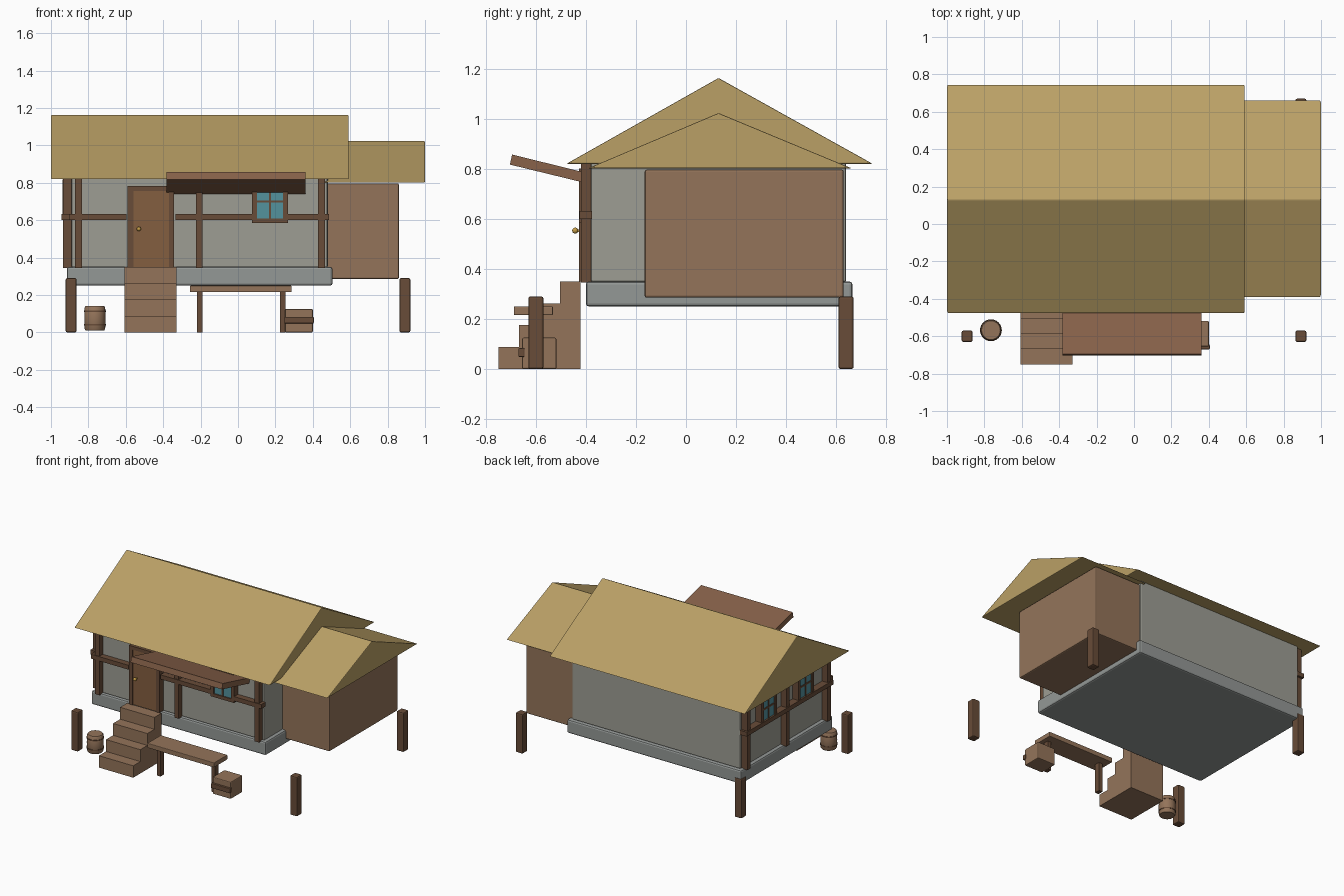
import bpy, bmesh
from mathutils import Matrix, Vector

if "Cube" in bpy.data.objects:
    bpy.data.objects.remove(bpy.data.objects["Cube"])

def material(name, r, g, b):
    m = bpy.data.materials.new(name)
    m.diffuse_color = [((c / 255 + 0.055) / 1.055) ** 2.4 for c in (r, g, b)] + [1]
    m.use_nodes = True
    m.node_tree.nodes["Principled BSDF"].inputs["Base Color"].default_value = m.diffuse_color
    return m

THATCH = material("thatch", 186, 160, 102)
PLASTER = material("plaster", 158, 158, 148)
STONE = material("stone", 148, 152, 150)
PLANK = material("plank", 148, 116, 90)
TIMBER = material("timber", 104, 76, 56)
AWNING = material("awning_wood", 136, 98, 74)
DOOR = material("door_wood", 132, 95, 64)
GLASS = material("glass", 84, 146, 158)
BRASS = material("brass", 196, 156, 70)

def finish(name, bm, mat, bevel=0.0, smooth=False):
    bmesh.ops.recalc_face_normals(bm, faces=bm.faces[:])
    mesh = bpy.data.meshes.new(name)
    bm.to_mesh(mesh)
    bm.free()
    mesh.materials.append(mat)
    ob = bpy.data.objects.new(name, mesh)
    bpy.context.collection.objects.link(ob)
    if bevel:
        mod = ob.modifiers.new("bevel", 'BEVEL')
        mod.width, mod.segments, mod.limit_method = bevel, 2, 'ANGLE'
    if smooth:
        bpy.ops.object.select_all(action='DESELECT')
        bpy.context.view_layer.objects.active = ob
        ob.select_set(True)
        bpy.ops.object.shade_smooth_by_angle()
    return ob

def box(name, x, y, z, mat, bevel=0.0):
    """Box from (min, max) ranges."""
    bm = bmesh.new()
    bmesh.ops.create_cube(bm, size=1)
    for v in bm.verts:
        v.co = [(r[0] + r[1]) / 2 + c * (r[1] - r[0]) for r, c in zip((x, y, z), v.co)]
    return finish(name, bm, mat, bevel)

def extrude_x(name, profile, x, mat, bevel=0.0):
    """Extrude a (y, z) profile along x."""
    bm = bmesh.new()
    face = bm.faces.new([bm.verts.new((x[0], y, z)) for y, z in profile])
    ext = bmesh.ops.extrude_face_region(bm, geom=[face])
    verts = [g for g in ext["geom"] if isinstance(g, bmesh.types.BMVert)]
    bmesh.ops.translate(bm, verts=verts, vec=(x[1] - x[0], 0, 0))
    return finish(name, bm, mat, bevel)

def lathe(name, profile, center, mat, steps=24):
    """Spin an (r, z) profile about a vertical axis."""
    bm = bmesh.new()
    vs = [bm.verts.new((r, 0, z)) for r, z in profile]
    edges = [bm.edges.new(p) for p in zip(vs, vs[1:])]
    bmesh.ops.spin(bm, geom=vs + edges, axis=(0, 0, 1), cent=(0, 0, 0),
                   angle=6.2831853, steps=steps)
    bmesh.ops.remove_doubles(bm, verts=bm.verts[:], dist=1e-5)
    bmesh.ops.translate(bm, verts=bm.verts[:], vec=center)
    return finish(name, bm, mat, smooth=True)

# Main house and side room
box("foundation", (-0.915, 0.505), (-0.40, 0.665), (0.25, 0.35), STONE, 0.012)
box("main_walls", (-0.89, 0.48), (-0.38, 0.64), (0.345, 0.83), PLASTER, 0.01)
box("side_room", (0.42, 0.86), (-0.165, 0.63), (0.285, 0.797), PLANK, 0.008)
extrude_x("main_roof", [(-0.478, 0.82), (0.746, 0.82), (0.13, 1.163)], (-1, 0.592), THATCH, 0.005)
extrude_x("side_roof", [(-0.392, 0.802), (0.662, 0.802), (0.13, 1.023)], (0.45, 1), THATCH, 0.005)

# Ground posts at the four corners
for side, sx in (("left", -1), ("right", 1)):
    for end, y in (("front", -0.6), ("back", 0.64)):
        box(f"{end}_{side}_ground_post", (sx * 0.892 - 0.029, sx * 0.892 + 0.029),
            (y - 0.03, y + 0.03), (0, 0.29), TIMBER, 0.008)

# Front timber framing
for i, (x, top) in enumerate([(-0.853, 0.83), (-0.207, 0.79), (0.446, 0.83)]):
    box(f"front_timber_{i + 1}", (x - 0.018, x + 0.018), (-0.42, -0.376), (0.345, top), TIMBER)
for i, x in enumerate([(-0.90, -0.595), (-0.335, 0.08), (0.26, 0.487)]):
    box(f"front_rail_{i + 1}", x, (-0.425, -0.376), (0.60, 0.632), TIMBER)

# Left wall timber framing
for i, y in enumerate([-0.33, 0.15, 0.605]):
    box(f"left_timber_{i + 1}", (-0.936, -0.886), (y - 0.018, y + 0.018), (0.345, 0.83), TIMBER)
box("left_rail", (-0.943, -0.886), (-0.37, 0.64), (0.60, 0.632), TIMBER)

# Door
box("door_frame_left", (-0.59, -0.56), (-0.427, -0.376), (0.35, 0.782), TIMBER)
box("door_frame_right", (-0.37, -0.342), (-0.427, -0.376), (0.35, 0.782), TIMBER)
box("door_frame_top", (-0.56, -0.37), (-0.427, -0.376), (0.757, 0.782), TIMBER)
box("door", (-0.56, -0.37), (-0.42, -0.376), (0.35, 0.757), DOOR)
bm = bmesh.new()
bmesh.ops.create_uvsphere(bm, u_segments=12, v_segments=8, radius=0.012)
bmesh.ops.translate(bm, verts=bm.verts[:], vec=(-0.53, -0.443, 0.553))
finish("door_knob", bm, BRASS, smooth=True)
box("knob_stem", (-0.535, -0.525), (-0.435, -0.415), (0.548, 0.558), BRASS)

# Windows, built facing -y at the origin then placed
def window(name, location, turn, w, h):
    parts = [("glass", (-w, w), (-0.042, 0), (-h, h), GLASS),
             ("mullion", (-0.006, 0.006), (-0.047, 0), (-h, h), TIMBER),
             ("crossbar", (-w, w), (-0.047, 0), (-0.006, 0.006), TIMBER),
             ("sill", (-w - 0.025, w + 0.025), (-0.05, 0), (-h - 0.024, -h), TIMBER),
             ("lintel", (-w - 0.025, w + 0.025), (-0.05, 0), (h, h + 0.012), TIMBER),
             ("left_jamb", (-w - 0.025, -w), (-0.05, 0), (-h, h), TIMBER),
             ("right_jamb", (w, w + 0.025), (-0.05, 0), (-h, h), TIMBER)]
    for part, x, y, z, mat in parts:
        ob = box(f"{name}_{part}", x, y, z, mat)
        ob.data.transform(Matrix.Translation(Vector(location)) @ Matrix.Rotation(turn, 4, 'Z'))

window("front_window", (0.171, -0.378, 0.70), 0, 0.07, 0.09)
window("left_window_front", (-0.888, -0.06, 0.715), -1.5707963, 0.065, 0.09)
window("left_window_back", (-0.888, 0.37, 0.715), -1.5707963, 0.065, 0.09)

# Awning tilted up towards the front
extrude_x("awning", [(-0.704, 0.817), (-0.695, 0.857), (-0.379, 0.779), (-0.388, 0.74)],
          (-0.382, 0.362), AWNING)

# Steps
for i in range(4):
    y = -0.75 + i * 0.082
    box(f"step_{i + 1}", (-0.607, -0.328), (y, y + 0.082), (0, 0.0875 * (i + 1)), PLANK)

# Bench
box("bench_seat", (-0.257, 0.287), (-0.688, -0.532), (0.215, 0.25), PLANK, 0.004)
for side, x in (("left", -0.205), ("right", 0.24)):
    box(f"bench_{side}_leg", (x - 0.015, x + 0.015), (-0.63, -0.59), (0, 0.22), TIMBER)

# Crate with a front strap
box("crate", (0.252, 0.40), (-0.655, -0.518), (0, 0.125), PLANK, 0.006)
box("crate_strap", (0.248, 0.405), (-0.67, -0.645), (0.048, 0.083), TIMBER, 0.004)

# Barrel
barrel = (-0.765, -0.568, 0)
lathe("barrel", [(0, 0.01), (0.05, 0.01), (0.055, 0.018), (0.057, 0.075), (0.055, 0.132),
                 (0.05, 0.14), (0, 0.14)], barrel, PLANK)
for name, z in (("lower", 0.036), ("upper", 0.108)):
    lathe(f"barrel_{name}_band", [(0.05, z), (0.0585, z), (0.0585, z + 0.008), (0.05, z + 0.008)],
          barrel, TIMBER)
